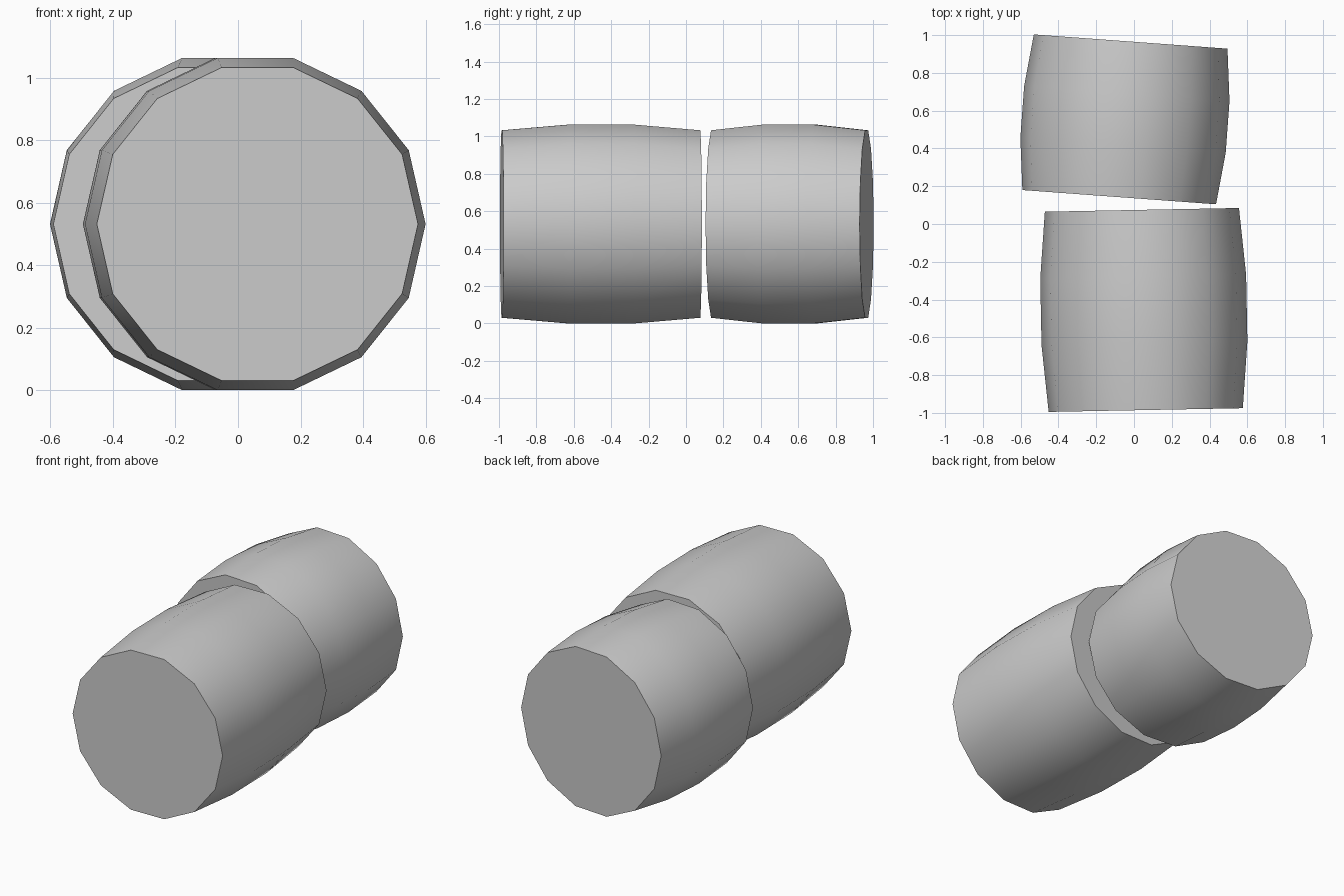
import bpy, bmesh
from math import sin, cos, tau, radians

if "Cube" in bpy.data.objects:
    bpy.data.objects.remove(bpy.data.objects["Cube"])

SIDES = 14
R_MID, R_END = 0.545, 0.514
AXIS_Z = R_MID * cos(tau / SIDES / 4)  # overwritten below by the flat-side height
AXIS_Z = R_MID * sin(3 * tau / SIDES)  # barrel rests on a flat side


def barrel(name, x, y, length, turn):
    """Closed barrel lying along y, bulging through the middle third."""
    bm = bmesh.new()
    rings = []
    for t, r in ((-0.5, R_END), (-1 / 6, R_MID), (1 / 6, R_MID), (0.5, R_END)):
        rings.append([bm.verts.new((r * cos(i * tau / SIDES), t * length,
                                    r * sin(i * tau / SIDES)))
                      for i in range(SIDES)])
    # Side staves
    for a, b in zip(rings, rings[1:]):
        for i in range(SIDES):
            j = (i + 1) % SIDES
            bm.faces.new((a[i], a[j], b[j], b[i]))
    # End caps
    bm.faces.new(rings[0])
    bm.faces.new(rings[-1])
    bmesh.ops.recalc_face_normals(bm, faces=bm.faces)
    mesh = bpy.data.meshes.new(name)
    bm.to_mesh(mesh)
    bm.free()
    obj = bpy.data.objects.new(name, mesh)
    bpy.context.collection.objects.link(obj)
    obj.location = (x, y, AXIS_Z)
    obj.rotation_euler = (0, 0, radians(turn))
    # Smooth sides, crisp end rims
    bpy.ops.object.select_all(action='DESELECT')
    obj.select_set(True)
    bpy.context.view_layer.objects.active = obj
    bpy.ops.object.shade_smooth_by_angle(angle=radians(40))
    return obj


# Two barrels lying end to end, each slightly askew
barrel("front_barrel", 0.052, -0.455, 1.06, 1.1)
barrel("back_barrel", -0.048, 0.554, 0.826, -4.2)
